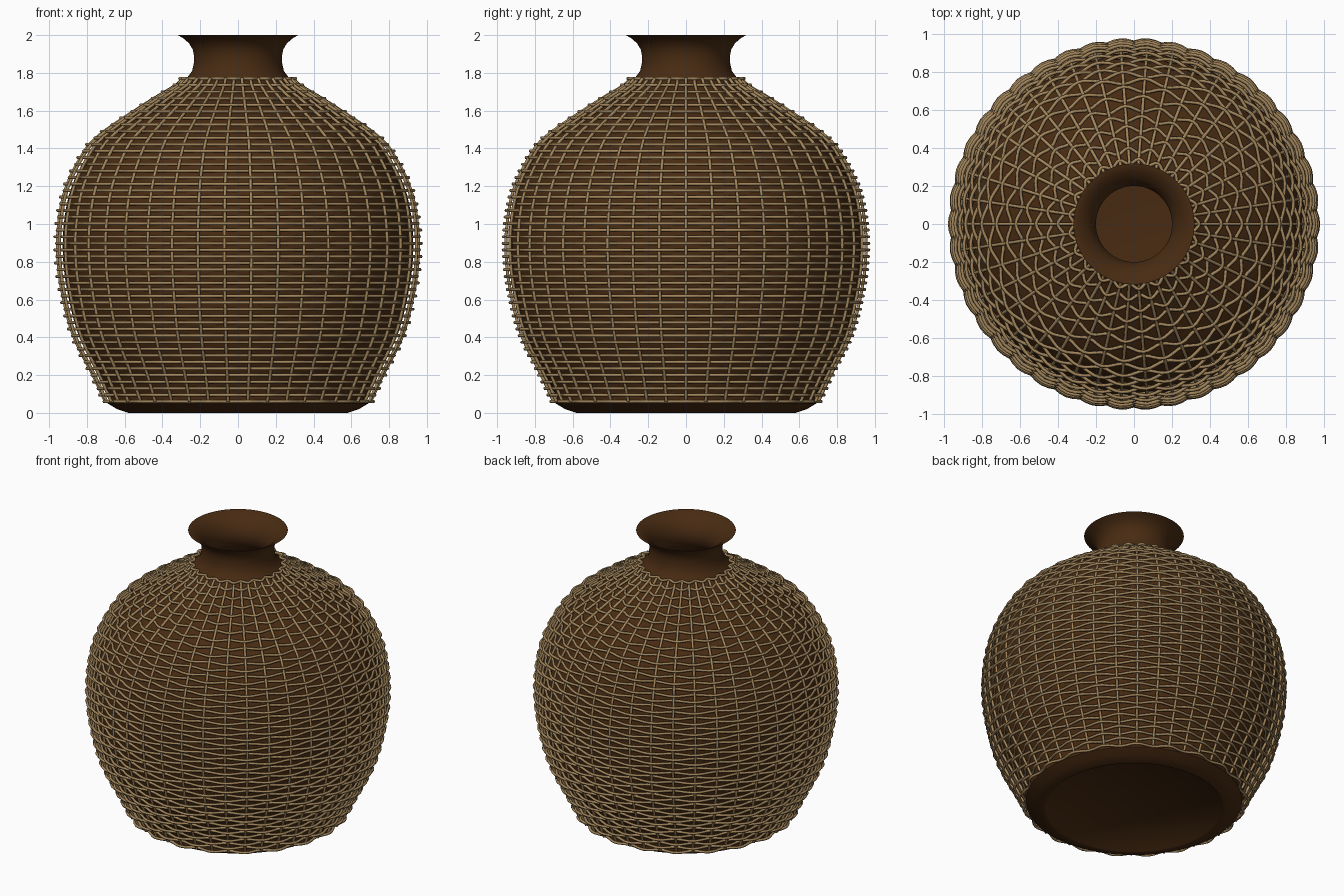
import bpy, bmesh, math

if "Cube" in bpy.data.objects:
    bpy.data.objects.remove(bpy.data.objects["Cube"])

STAKES = 42
ROWS = 50
Z_LOW, Z_HIGH = 0.06, 1.77

# Outer outline of the wicker: (height, radius)
OUTLINE = [(0.0, 0.70), (0.06, 0.725), (0.2, 0.79), (0.4, 0.89), (0.6, 0.945),
           (0.8, 0.975), (1.0, 0.972), (1.2, 0.93), (1.4, 0.825), (1.48, 0.745),
           (1.58, 0.60), (1.67, 0.46), (1.75, 0.33), (1.79, 0.31)]


def make_material(name, rgb):
    mat = bpy.data.materials.new(name)
    mat.use_nodes = True
    colour = (*rgb, 1)
    mat.diffuse_color = colour
    bsdf = mat.node_tree.nodes["Principled BSDF"]
    bsdf.inputs["Base Color"].default_value = colour
    bsdf.inputs["Roughness"].default_value = 0.7
    return mat


def slope(i):
    a, b = OUTLINE[max(i - 1, 0)], OUTLINE[min(i + 1, len(OUTLINE) - 1)]
    return (b[1] - a[1]) / (b[0] - a[0])


def radius_at(z):
    """Smooth outline radius at a height (cubic interpolation)."""
    i = 0
    while i < len(OUTLINE) - 2 and z > OUTLINE[i + 1][0]:
        i += 1
    (z0, r0), (z1, r1) = OUTLINE[i], OUTLINE[i + 1]
    h = z1 - z0
    t = (z - z0) / h
    return (r0 * (1 + 2 * t) * (1 - t) ** 2 + h * slope(i) * t * (1 - t) ** 2
            + r1 * t * t * (3 - 2 * t) + h * slope(i + 1) * t * t * (t - 1))


def lathe(name, profile, mat, steps=96):
    bm = bmesh.new()
    verts = [bm.verts.new((r, 0, z)) for r, z in profile]
    edges = [bm.edges.new(pair) for pair in zip(verts, verts[1:])]
    bmesh.ops.spin(bm, geom=verts + edges, cent=(0, 0, 0), axis=(0, 0, 1),
                   angle=2 * math.pi, steps=steps)
    bmesh.ops.remove_doubles(bm, verts=bm.verts, dist=0.0005)
    bmesh.ops.recalc_face_normals(bm, faces=bm.faces)
    mesh = bpy.data.meshes.new(name)
    bm.to_mesh(mesh)
    bm.free()
    mesh.materials.append(mat)
    obj = bpy.data.objects.new(name, mesh)
    bpy.context.collection.objects.link(obj)
    return obj


def strands(name, paths, thickness, cyclic, mat):
    """Round canes along a list of paths, joined as one mesh."""
    curve = bpy.data.curves.new(name, "CURVE")
    curve.dimensions = "3D"
    curve.bevel_depth = thickness
    curve.bevel_resolution = 1
    curve.use_fill_caps = not cyclic
    for path in paths:
        spline = curve.splines.new("POLY")
        spline.points.add(len(path) - 1)
        for point, co in zip(spline.points, path):
            point.co = (*co, 1)
        spline.use_cyclic_u = cyclic
    curve.materials.append(mat)
    obj = bpy.data.objects.new(name, curve)
    bpy.context.collection.objects.link(obj)
    select(obj)
    bpy.ops.object.convert(target="MESH")
    return bpy.context.object


def select(obj):
    bpy.ops.object.select_all(action="DESELECT")
    obj.select_set(True)
    bpy.context.view_layer.objects.active = obj


def polar(r, angle, z):
    return (r * math.cos(angle), r * math.sin(angle), z)


clay = make_material("dark brown clay", (0.065, 0.024, 0.006))
cane = make_material("tan cane", (0.36, 0.235, 0.105))

# Vase: recessed base, belly, flared neck, hollow inside
heights = [0.08 + 1.62 * i / 40 for i in range(41)]
base = [(0, 0.012), (0.555, 0.012), (0.565, 0), (0.58, 0), (0.64, 0.02), (0.69, 0.05)]
belly = [(radius_at(z) - 0.05, z) for z in heights]
neck = [(0.30, 1.745), (0.265, 1.78), (0.243, 1.81), (0.234, 1.85), (0.233, 1.89),
        (0.24, 1.925), (0.258, 1.955), (0.285, 1.98), (0.318, 2.0)]
mouth = [(0.31, 2.0), (0.275, 1.982), (0.24, 1.955), (0.215, 1.92), (0.2, 1.88),
         (0.2, 1.84), (0.215, 1.79)]
inside = [(radius_at(z) - 0.09, z) for z in reversed(heights)]
floor = [(0.56, 0.05), (0, 0.05)]
vase = lathe("vase", base + belly + neck + mouth + inside + floor, clay)

# Upright stakes following the belly
centre = 0.022
levels = [Z_LOW + (Z_HIGH - Z_LOW) * i / 56 for i in range(57)]
stakes = strands("wicker_stakes",
                 [[polar(radius_at(z) - centre, 2 * math.pi * k / STAKES, z) for z in levels]
                  for k in range(STAKES)], 0.009, False, cane)

# Woven rows passing in front of and behind alternate stakes
rows = []
per_ring = STAKES * 4
for row in range(ROWS):
    z = Z_LOW + (Z_HIGH - Z_LOW) * row / (ROWS - 1)
    ring = []
    for i in range(per_ring):
        angle = 2 * math.pi * i / per_ring
        wave = 0.014 * math.cos(angle * STAKES / 2 + row * math.pi)
        ring.append(polar(radius_at(z) - centre + wave, angle, z))
    rows.append(ring)
weave = strands("wicker_rows", rows, 0.009, True, cane)

for obj in (vase, stakes, weave):
    select(obj)
    bpy.ops.object.shade_smooth_by_angle(angle=math.radians(65))
